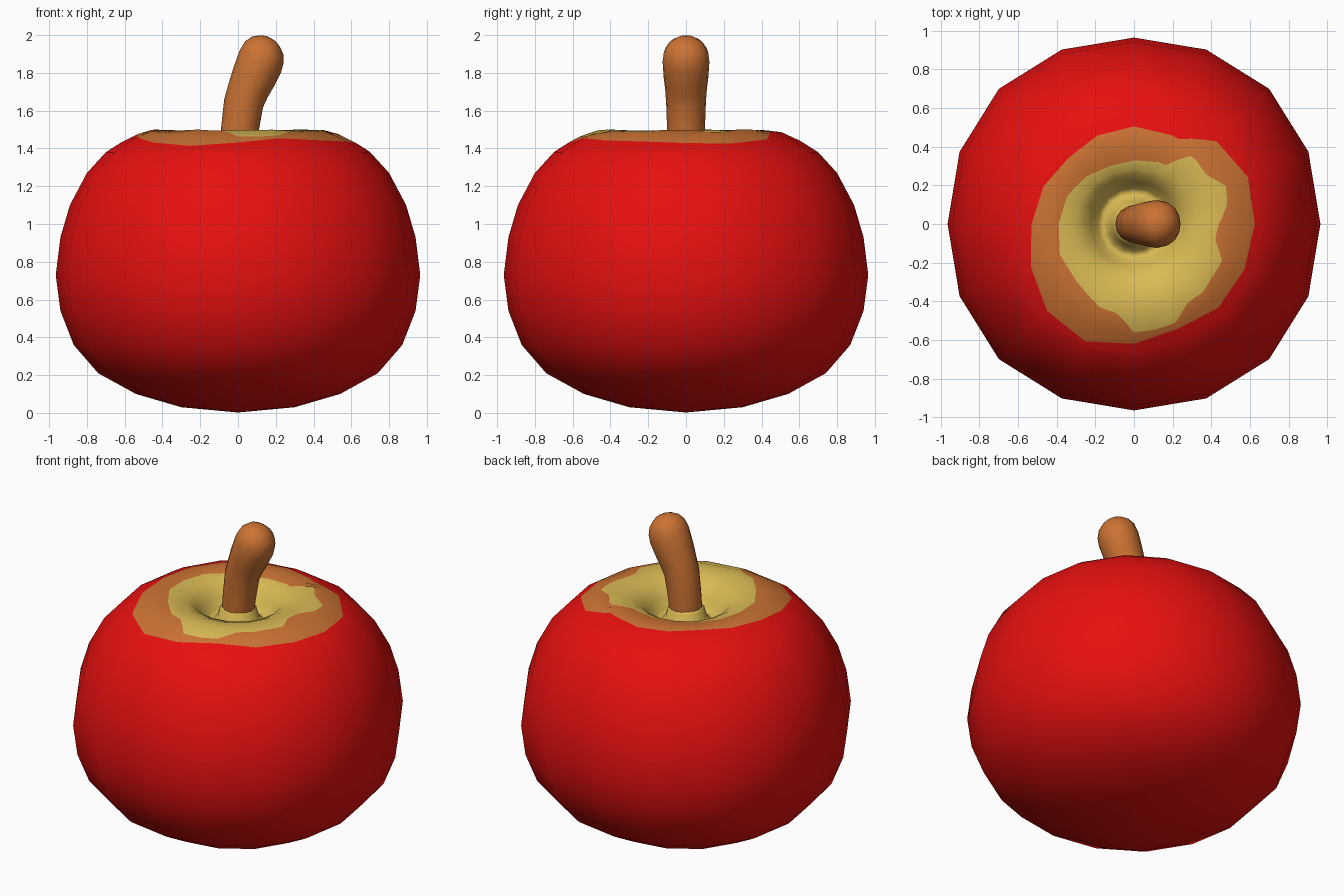
import bpy, math
from mathutils import Vector

if "Cube" in bpy.data.objects:
    bpy.data.objects.remove(bpy.data.objects["Cube"])

COLS = 64      # fine columns so the painted edges can wander
SIDES = 16     # silhouette sides


def material(name, rgb):
    m = bpy.data.materials.new(name)
    m.diffuse_color = (*rgb, 1)
    m.use_nodes = True
    m.node_tree.nodes["Principled BSDF"].inputs["Base Color"].default_value = m.diffuse_color
    return m


RED = material("red skin", (0.80, 0.005, 0.005))
BROWN = material("brown", (0.60, 0.17, 0.033))
YELLOW = material("yellow", (0.70, 0.49, 0.09))


def interp(points, x):
    """Piecewise linear lookup in a list of ascending (x, y) pairs."""
    for (x0, y0), (x1, y1) in zip(points, points[1:]):
        if x <= x1:
            return y0 + (y1 - y0) * (x - x0) / (x1 - x0)
    return points[-1][1]


def loft(name, rings, mats, row_mats=None):
    """Skin a stack of equal rings, closing an end that shrinks to a point."""
    n = len(rings[0])
    verts = [v for ring in rings for v in ring]
    faces, ids = [], []
    for i in range(len(rings) - 1):
        for j in range(n):
            k = (j + 1) % n
            faces.append((i * n + j, i * n + k, (i + 1) * n + k, (i + 1) * n + j))
            ids.append(row_mats[i] if row_mats else 0)
    faces.append(tuple(reversed(range(n))))
    ids.append(ids[0])
    last = (len(rings) - 1) * n
    faces.append(tuple(range(last, last + n)))
    ids.append(ids[-1])
    me = bpy.data.meshes.new(name)
    me.from_pydata(verts, [], faces)
    for m in mats:
        me.materials.append(m)
    for p, i in zip(me.polygons, ids):
        p.material_index = i
        p.use_smooth = True
    me.update()
    ob = bpy.data.objects.new(name, me)
    bpy.context.collection.objects.link(ob)
    return ob


# Fruit profile: outside, crown height by radius, and the well round the stem
LOWER = [(0.01, 0.003), (0.30, 0.03), (0.54, 0.10), (0.74, 0.21), (0.87, 0.36),
         (0.94, 0.54), (0.965, 0.73), (0.94, 0.93), (0.89, 1.10), (0.80, 1.27),
         (0.70, 1.38)]
CROWN = [(0.26, 1.45), (0.30, 1.472), (0.36, 1.49), (0.45, 1.50), (0.51, 1.485),
         (0.57, 1.46), (0.64, 1.42), (0.70, 1.38)]
WELL = [(0.26, 1.45), (0.22, 1.395), (0.185, 1.345), (0.165, 1.33), (0.145, 1.34),
        (0.12, 1.37), (0.107, 1.42), (0.09, 1.44)]

# Painted edges: radius by angle in degrees
BROWN_EDGE = [(0, .625), (22, .63), (45, .59), (55, .54), (63, .49), (90, .505),
              (112, .49), (135, .47), (157, .50), (180, .53), (202, .57), (225, .62),
              (247, .65), (270, .62), (292, .58), (315, .60), (337, .61), (360, .625)]
YELLOW_EDGE = [(0, .44), (12, .50), (22, .51), (35, .45), (45, .45), (52, .455),
               (60, .345), (90, .33), (112, .32), (135, .34), (157, .37), (180, .39),
               (202, .41), (225, .41), (247, .46), (262, .48), (268, .56), (280, .565),
               (292, .55), (305, .49), (325, .49), (337, .49), (350, .43), (360, .44)]


def column(a):
    deg = math.degrees(a)
    b, y = interp(BROWN_EDGE, deg), interp(YELLOW_EDGE, deg)
    radii = [(0.70 + b) / 2, b, (b + y) / 2, y]
    radii += [y + (0.26 - y) * t for t in (0.33, 0.67)]
    return LOWER + [(r, interp(CROWN, r)) for r in radii] + WELL


columns = [column(math.tau * j / COLS) for j in range(COLS)]
rings = [[(columns[j][i][0] * math.cos(math.tau * j / COLS),
           columns[j][i][0] * math.sin(math.tau * j / COLS),
           columns[j][i][1]) for j in range(COLS)]
         for i in range(len(columns[0]))]
first_brown = len(LOWER) + 1
row_mats = [0 if i < first_brown else 1 if i < first_brown + 2 else 2
            for i in range(len(rings) - 1)]
fruit = loft("fruit", rings, (RED, BROWN, YELLOW), row_mats)

# Keep the round normals, then flatten the outline to sixteen sides
me = fruit.data
normals = [v.normal.copy() for v in me.vertices]
step = math.tau / SIDES


def bulge(a):
    return 1 + 0.025 * math.sin(2 * a) ** 2


for v in me.vertices:
    r = math.hypot(v.co.x, v.co.y)
    a = math.atan2(v.co.y, v.co.x) % math.tau
    k = math.floor(a / step + 1e-4)
    t = min(max((a - k * step) / step, 0), 1)
    a0, a1 = k * step, (k + 1) * step
    p0 = Vector((math.cos(a0), math.sin(a0))) * bulge(a0)
    p1 = Vector((math.cos(a1), math.sin(a1))) * bulge(a1)
    p = p0.lerp(p1, t) * r
    v.co.x, v.co.y = p.x, p.y
me.update()
me.normals_split_custom_set_from_vertices(normals)

# Stem: x, z, radius and lean of each ring
STEM = [(0, 1.30, .09, 0), (0, 1.40, .098, 2), (.01, 1.50, .10, 5), (.03, 1.64, .105, 12),
        (.055, 1.71, .11, 18), (.082, 1.775, .118, 24), (.118, 1.86, .124, 28),
        (.140, 1.91, .117, 30), (.158, 1.945, .095, 30), (.170, 1.969, .06, 30),
        (.176, 1.98, .03, 30), (.177, 1.982, .004, 30)]
stem_rings = []
for x, z, r, lean in STEM:
    l = math.radians(lean)
    stem_rings.append([(x + r * math.cos(a) * math.cos(l), r * math.sin(a),
                        z - r * math.cos(a) * math.sin(l))
                       for a in (math.tau * j / 16 for j in range(16))])
loft("stem", stem_rings, (BROWN,))
